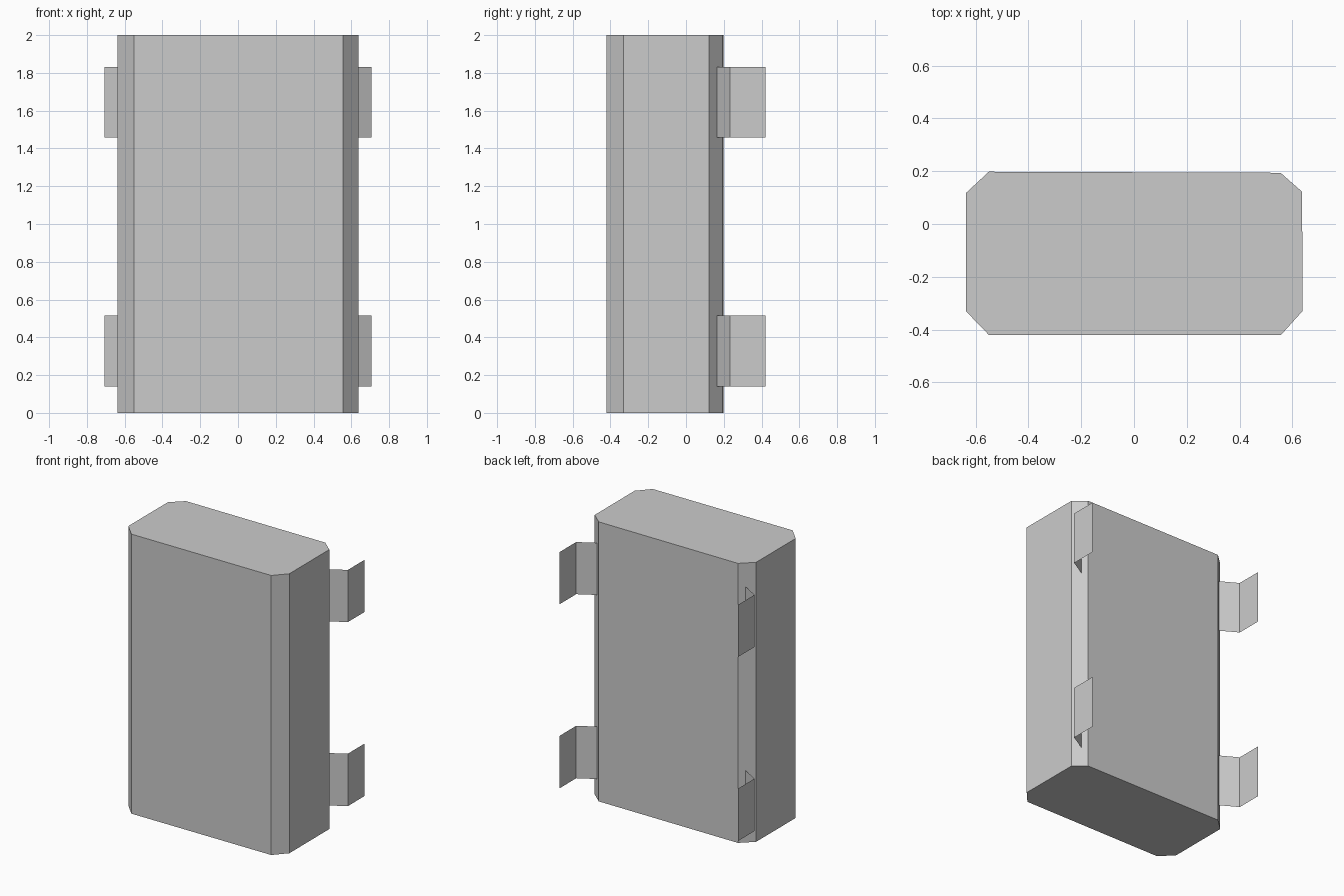
import bpy

if "Cube" in bpy.data.objects:
    bpy.data.objects.remove(bpy.data.objects["Cube"])


def make_object(name, verts, faces):
    mesh = bpy.data.meshes.new(name)
    mesh.from_pydata(verts, [], faces)
    mesh.update()
    obj = bpy.data.objects.new(name, mesh)
    bpy.context.collection.objects.link(obj)
    return obj


def extrude_path(name, path, z0, z1, closed=False):
    """Raise a plan outline from z0 to z1; closed outlines get end caps."""
    n = len(path)
    verts = [(x, y, z) for z in (z0, z1) for x, y in path]
    faces = [(i, (i + 1) % n, n + (i + 1) % n, n + i)
             for i in range(n if closed else n - 1)]
    if closed:
        faces += [tuple(reversed(range(n))), tuple(range(n, 2 * n))]
    return make_object(name, verts, faces)


# Box with chamfered upright edges (counter-clockwise plan)
body = [(-0.55, -0.42), (0.557, -0.42), (0.638, -0.33), (0.637, 0.122),
        (0.555, 0.194), (-0.55, 0.198), (-0.637, 0.117), (-0.637, -0.33)]
extrude_path("body", body, 0, 2, closed=True)

# Thin bent mounting clips on the rear chamfers
clip = [(0.588, 0.165), (0.706, 0.233), (0.706, 0.42)]
for level, z0, z1 in (("lower", 0.14, 0.515), ("upper", 1.457, 1.83)):
    extrude_path(f"{level}_right_clip", clip, z0, z1)
    mirrored = [(-x, y) for x, y in reversed(clip)]
    extrude_path(f"{level}_left_clip", mirrored, z0, z1)
